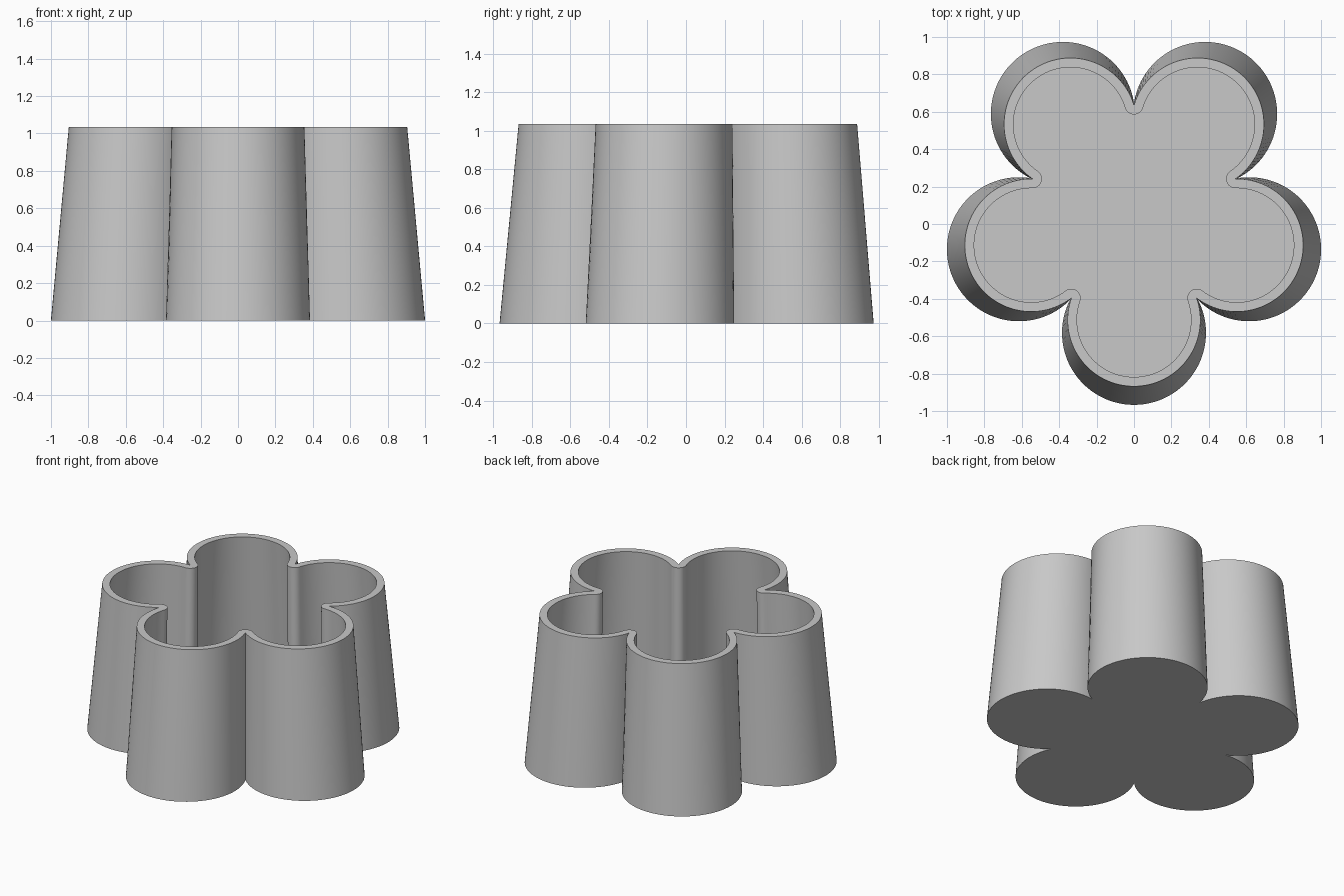
import bpy, bmesh, math
from mathutils import Vector

cube = bpy.data.objects.get("Cube")
if cube:
    bpy.data.objects.remove(cube, do_unlink=True)

HEIGHT, FLOOR, WALL = 1.035, 0.05, 0.05
PETALS = 5
STEP = math.tau / PETALS
CENTRE_Y = 0.065


def unit(a):
    return Vector((math.cos(a), math.sin(a), 0))


def outline(z, inset):
    """Flower outline at height z, offset inwards by inset with rounded inner corners."""
    f = z / HEIGHT
    radius = 0.385 - 0.03 * f
    spread = 0.647 - 0.069 * f
    half = STEP / 2
    # notch where two neighbouring petals meet
    notch = spread * math.cos(half) + math.sqrt(radius ** 2 - (spread * math.sin(half)) ** 2)
    sweep = math.atan2(notch * math.sin(half), notch * math.cos(half) - spread)
    origin = Vector((0, CENTRE_Y, z))
    points = []
    for i in range(PETALS):
        a = -math.pi / 2 + i * STEP
        for k in range(65):
            points.append(origin + unit(a) * spread
                          + unit(a + sweep * (k / 32 - 1)) * (radius - inset))
        corner = origin + unit(a + half) * notch
        for k in range(1, 12):
            turn = sweep + (STEP - 2 * sweep) * k / 12
            points.append(corner - unit(a + turn) * inset)
    return points


# Tapered shell: outer wall, flat rim, inner wall, floor and underside
bm = bmesh.new()
rings = [[bm.verts.new(p) for p in outline(z, inset)]
         for z, inset in ((0, 0), (HEIGHT, 0), (HEIGHT, WALL), (FLOOR, WALL))]
for low, high in zip(rings, rings[1:]):
    for i in range(len(low)):
        j = (i + 1) % len(low)
        bm.faces.new((low[i], low[j], high[j], high[i]))
bm.faces.new(rings[0][::-1])
bm.faces.new(rings[-1])
bmesh.ops.remove_doubles(bm, verts=bm.verts[:], dist=0.0002)
bmesh.ops.recalc_face_normals(bm, faces=bm.faces[:])
mesh = bpy.data.meshes.new("flower_cup")
bm.to_mesh(mesh)
bm.free()
cup = bpy.data.objects.new("flower_cup", mesh)
bpy.context.collection.objects.link(cup)

# Single grey material
grey = bpy.data.materials.new("light grey")
grey.use_nodes = True
colour = (0.58, 0.58, 0.58, 1)
grey.diffuse_color = colour
grey.node_tree.nodes["Principled BSDF"].inputs["Base Color"].default_value = colour
mesh.materials.append(grey)

# Smooth walls with crisp rim and notches
bpy.ops.object.select_all(action="DESELECT")
cup.select_set(True)
bpy.context.view_layer.objects.active = cup
bpy.ops.object.shade_smooth_by_angle(angle=math.radians(30))
